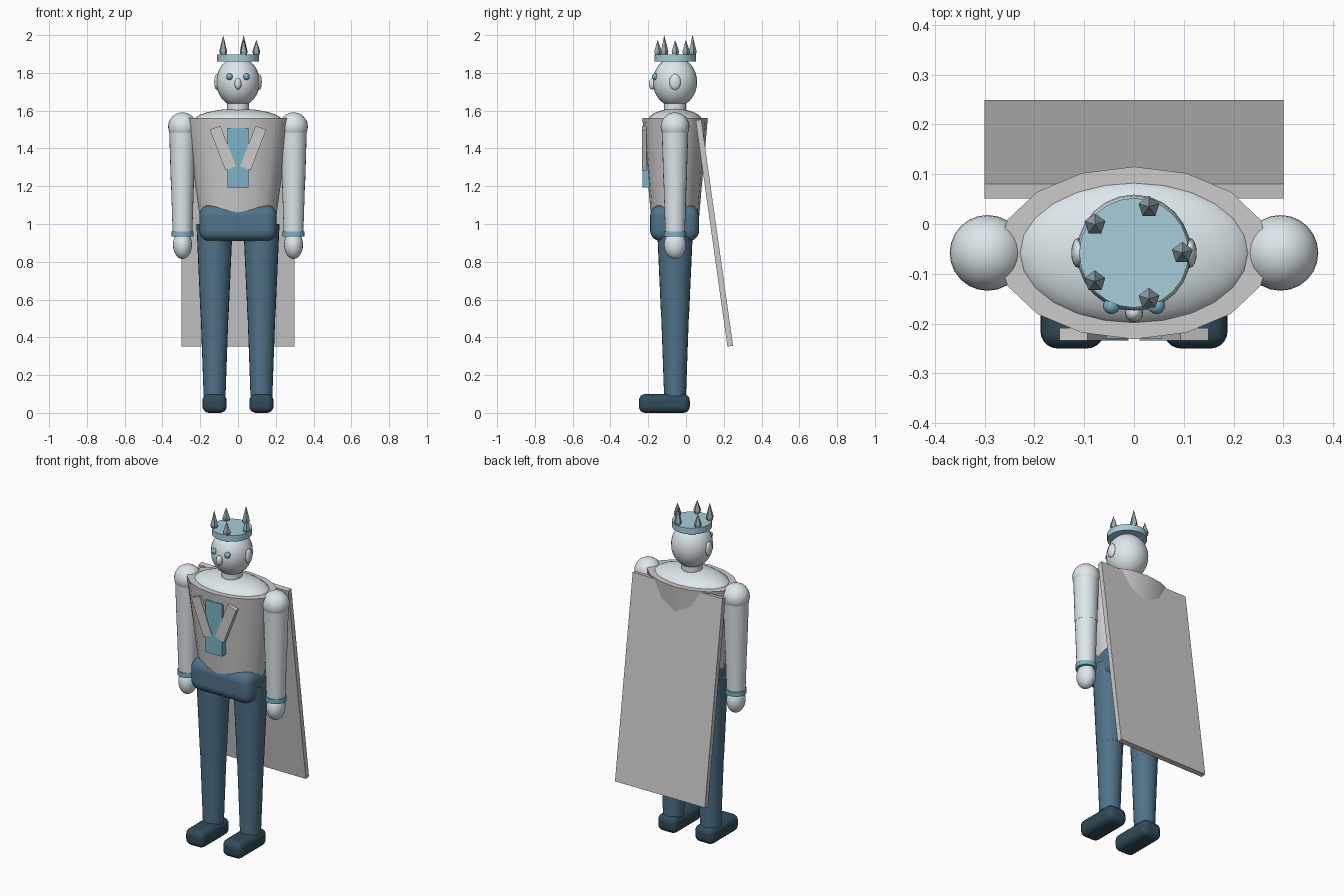
import bpy
from math import radians, cos, sin, tau

if "Cube" in bpy.data.objects:
    bpy.data.objects.remove(bpy.data.objects["Cube"])

CY = -0.058  # depth of the body axis


def material(name, rgb):
    m = bpy.data.materials.new(name)
    m.diffuse_color = (*rgb, 1)
    m.use_nodes = True
    m.node_tree.nodes["Principled BSDF"].inputs["Base Color"].default_value = m.diffuse_color
    return m


PALE = material("pale", (0.72, 0.80, 0.83))
NAVY = material("trouser_blue", (0.08, 0.17, 0.25))
DARK = material("shoe_blue", (0.03, 0.07, 0.10))
SKY = material("sky_blue", (0.20, 0.45, 0.58))
ICE = material("ice_blue", (0.38, 0.62, 0.70))
STEEL = material("steel", (0.30, 0.40, 0.44))


def finish(name, mat, smooth=True):
    o = bpy.context.object
    o.name = name
    if mat:
        o.data.materials.append(mat)
    bpy.ops.object.transform_apply(location=False, rotation=True, scale=True)
    if smooth:
        bpy.ops.object.shade_smooth_by_angle(angle=radians(35))
    return o


def ball(name, loc, radii, mat=None, seg=24, rings=16):
    bpy.ops.mesh.primitive_uv_sphere_add(segments=seg, ring_count=rings, radius=1, location=loc)
    bpy.context.object.scale = radii
    return finish(name, mat)


def tube(name, x, z0, z1, r0, r1, mat=None, sides=24, y=CY, depth_ratio=1, smooth=True):
    bpy.ops.mesh.primitive_cone_add(vertices=sides, radius1=r0, radius2=r1, depth=z1 - z0,
                                    location=(x, y, (z0 + z1) / 2))
    bpy.context.object.scale = (1, depth_ratio, 1)
    return finish(name, mat, smooth)


def box(name, loc, size, mat=None, rot=(0, 0, 0), bevel=0):
    bpy.ops.mesh.primitive_cube_add(size=1, location=loc, rotation=rot)
    bpy.context.object.scale = size
    o = finish(name, mat, False)
    if bevel:
        b = o.modifiers.new("round", "BEVEL")
        b.width, b.segments = bevel, 5
        bpy.ops.object.shade_smooth_by_angle(angle=radians(35))
    return o


# Head, face and neck
ball("head", (0, CY, 1.752), (0.115, 0.117, 0.132), PALE)
ball("nose", (0, -0.178, 1.742), (0.018, 0.019, 0.03), PALE, 16, 10)
tube("neck", 0, 1.57, 1.66, 0.058, 0.058, PALE)

# Crown band with five alternating spikes
tube("crown_band", 0, 1.86, 1.897, 0.11, 0.11, ICE)
for i in range(5):
    a = tau * i / 5
    x, y = 0.097 * cos(a), CY + 0.097 * sin(a)
    top = 2.0 if i in (1, 3) else 1.975
    tube("crown_spike", x, 1.895, 1.913, 0.017, 0.022, STEEL, 5, y, smooth=False)
    tube("crown_spike_tip", x, 1.913, top, 0.022, 0, STEEL, 5, y, smooth=False)

# Torso: tapered coat with a shallow shoulder dome
tube("jacket", 0, 0.97, 1.56, 0.193, 0.275, None, 16, depth_ratio=0.63)
ball("shoulder_dome", (0, CY, 1.54), (0.24, 0.147, 0.07), PALE)
box("shirt_front", (0, -0.212, 1.352), (0.11, 0.036, 0.315), SKY)
box("hips", (0, -0.06, 1.005), (0.41, 0.26, 0.19), NAVY, bevel=0.055)

# Cape leaning out at the back
box("cape", (0, 0.15, 0.952), (0.6, 0.03, 1.21), None, (radians(8), 0, 0))

# Paired parts
for s, side in ((-1, "right"), (1, "left")):
    ball(side + "_eye", (s * 0.045, -0.164, 1.78), (0.017,) * 3, SKY, 16, 10)
    ball(side + "_ear", (s * 0.112, CY, 1.752), (0.014, 0.03, 0.042), PALE, 16, 10)
    box(side + "_lapel", (s * 0.08, -0.221, 1.402), (0.06, 0.025, 0.23), None,
        (0, s * radians(21), 0))
    # Arm
    ax = s * 0.294
    ball(side + "_shoulder", (ax, CY, 1.515), (0.076,) * 3, PALE)
    tube(side + "_upper_arm", ax, 1.23, 1.52, 0.062, 0.071, PALE)
    ball(side + "_elbow", (ax, CY, 1.23), (0.061,) * 3, PALE)
    tube(side + "_forearm", ax, 0.95, 1.23, 0.052, 0.061, PALE)
    tube(side + "_cuff", ax, 0.933, 0.96, 0.058, 0.058, SKY)
    ball(side + "_hand", (ax, CY, 0.89), (0.05, 0.058, 0.075), PALE)
    # Leg
    lx = s * 0.124
    tube(side + "_thigh", lx, 0.51, 1.0, 0.074, 0.096, NAVY)
    ball(side + "_knee", (lx, CY, 0.515), (0.074,) * 3, NAVY)
    tube(side + "_shin", lx, 0.09, 0.51, 0.058, 0.073, NAVY)
    box(side + "_shoe", (lx, -0.115, 0.05), (0.128, 0.27, 0.1), DARK, bevel=0.035)
